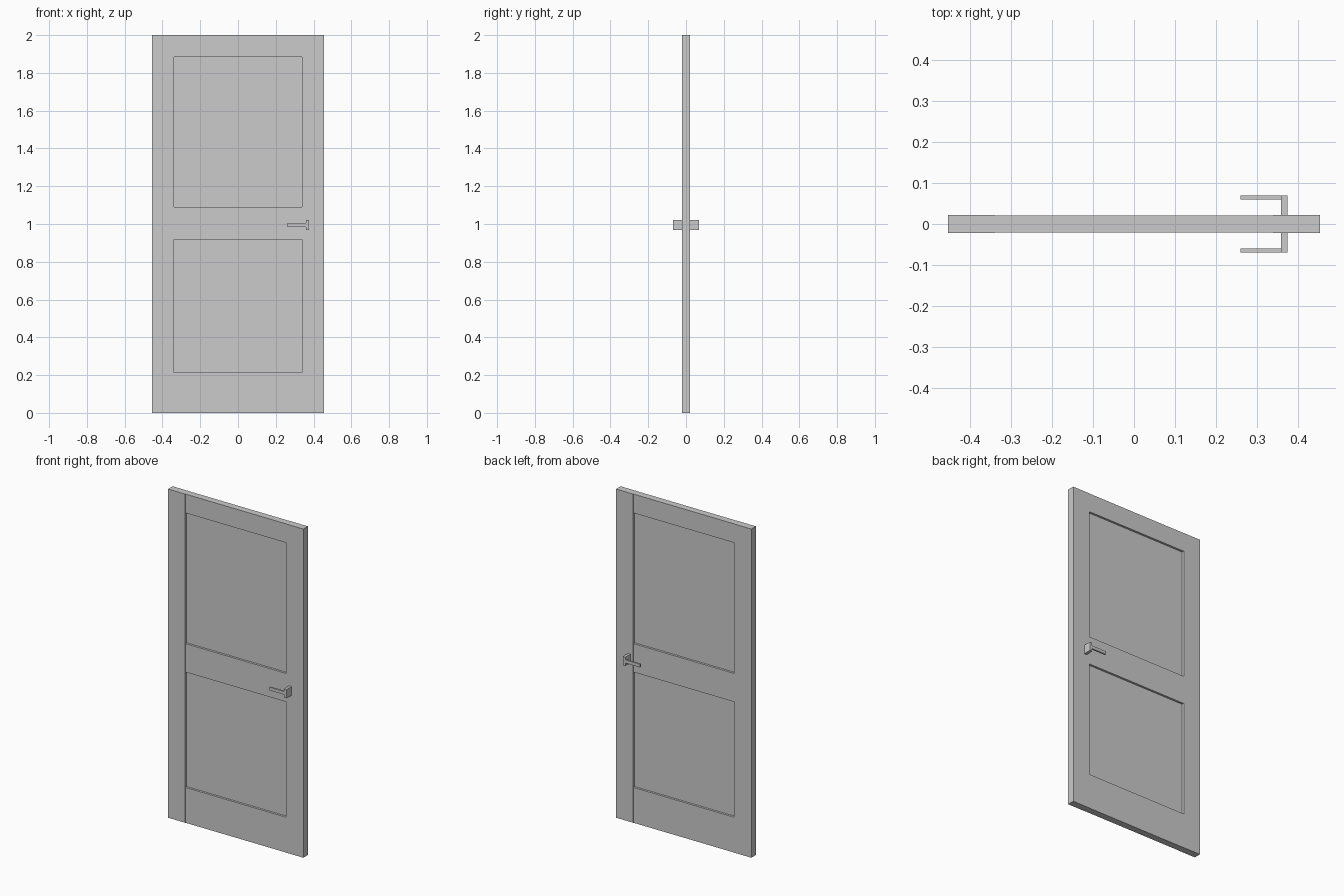
import bpy, bmesh
from mathutils import Vector

if "Cube" in bpy.data.objects:
    bpy.data.objects.remove(bpy.data.objects["Cube"])


def box(bm, lo, hi):
    """Add an axis-aligned box to a bmesh from its two corners."""
    lo, hi = Vector(lo), Vector(hi)
    verts = bmesh.ops.create_cube(bm, size=1)["verts"]
    for v in verts:
        v.co = (lo + hi) / 2 + v.co * (hi - lo)
    return verts


def make(name, bm):
    bmesh.ops.recalc_face_normals(bm, faces=bm.faces)
    mesh = bpy.data.meshes.new(name)
    bm.to_mesh(mesh)
    bm.free()
    obj = bpy.data.objects.new(name, mesh)
    bpy.context.collection.objects.link(obj)
    return obj


def slab(name, x0, x1, z0, z1, half_depth):
    """A flat board centred on y = 0."""
    bm = bmesh.new()
    box(bm, (x0, -half_depth, z0), (x1, half_depth, z1))
    return make(name, bm)


WIDTH, INNER = 0.455, 0.34
STILE_D, RAIL_D, PANEL_D = 0.022, 0.021, 0.008

# Upright stiles, very slightly proud of the rails
slab("left_stile", -WIDTH, -INNER, 0, 2, STILE_D)
slab("right_stile", INNER, WIDTH, 0, 2, STILE_D)

# Cross rails
for name, z0, z1 in (("bottom_rail", 0, 0.215),
                     ("lock_rail", 0.917, 1.09),
                     ("top_rail", 1.885, 2)):
    slab(name, -INNER, INNER, z0, z1, RAIL_D)

# Recessed panels
slab("lower_panel", -INNER, INNER, 0.215, 0.917, PANEL_D)
slab("upper_panel", -INNER, INNER, 1.09, 1.885, PANEL_D)

# Lever handles on both faces: one L-shaped solid, lever extruded from the block
for name, side in (("front_handle", -1), ("back_handle", 1)):
    bm = bmesh.new()
    box(bm, (0.359, side * STILE_D, 0.967), (0.376, side * 0.07, 1.021))
    box(bm, (0.261, side * 0.06, 0.985), (0.359, side * 0.07, 1.004))
    make(name, bm)
